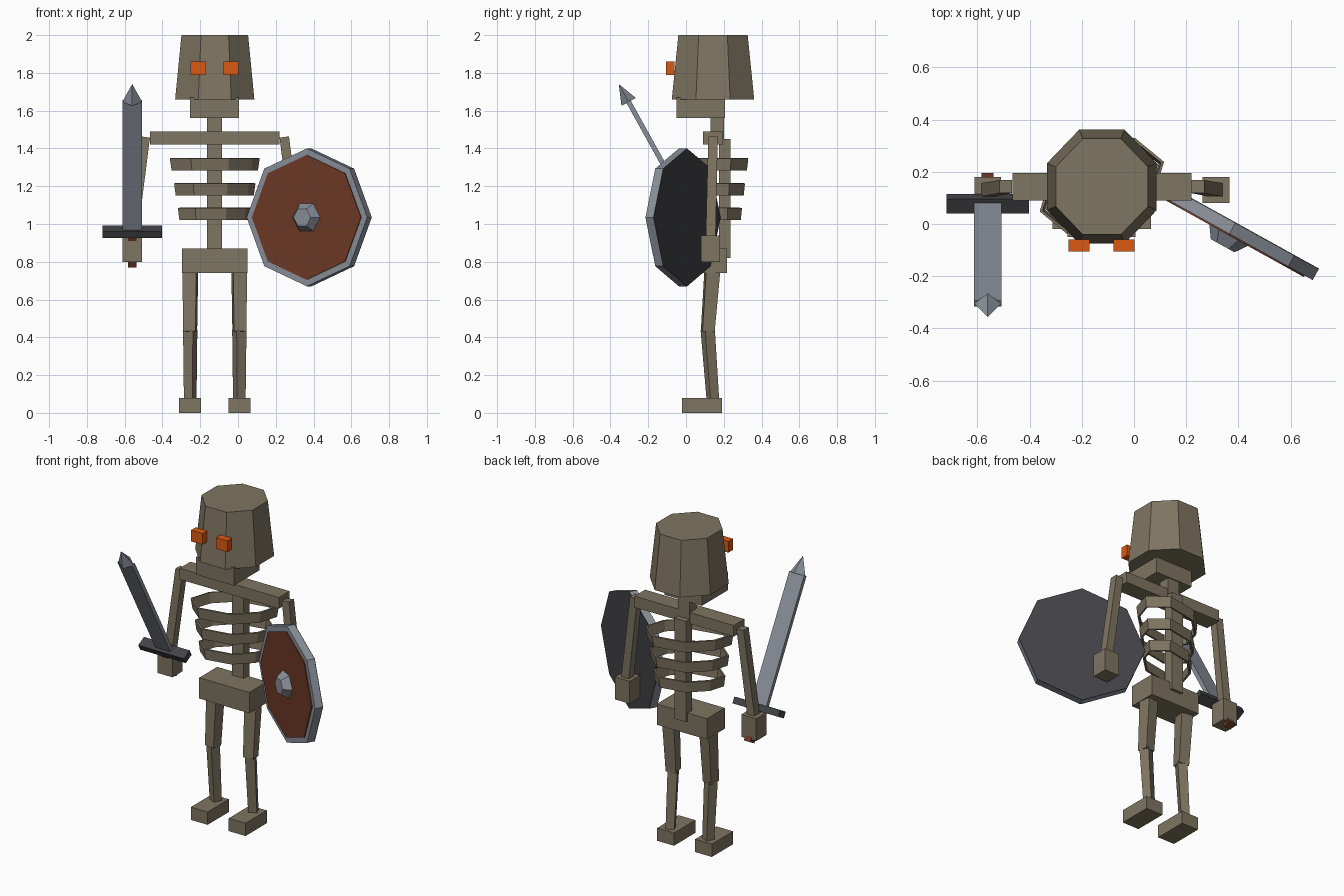
import bpy, bmesh
from math import radians
from mathutils import Vector, Matrix, Euler

if "Cube" in bpy.data.objects:
    bpy.data.objects.remove(bpy.data.objects["Cube"], do_unlink=True)

MID = Vector((-0.123, 0.143, 0))   # axis of the body
TILT = radians(29)


def material(name, rgb):
    m = bpy.data.materials.new(name)
    m.use_nodes = True
    m.diffuse_color = (*rgb, 1)
    m.node_tree.nodes["Principled BSDF"].inputs["Base Color"].default_value = (*rgb, 1)
    return m


BONE = material("bone", (0.21, 0.176, 0.12))
STEEL = material("steel", (0.25, 0.275, 0.32))
IRON = material("dark_iron", (0.055, 0.056, 0.065))
WOOD = material("red_brown_wood", (0.155, 0.04, 0.019))
GLOW = material("orange_glow", (0.7, 0.1, 0.006))


def add(name, bm, mat, matrix=Matrix()):
    me = bpy.data.meshes.new(name)
    bm.to_mesh(me)
    bm.free()
    me.materials.append(mat)
    ob = bpy.data.objects.new(name, me)
    ob.matrix_world = matrix
    bpy.context.collection.objects.link(ob)
    return ob


def box(name, lo, hi, mat, matrix=Matrix()):
    lo, hi = Vector(lo), Vector(hi)
    bm = bmesh.new()
    place = Matrix.Translation((lo + hi) / 2) @ Matrix.Diagonal((*(hi - lo), 1))
    bmesh.ops.create_cube(bm, size=1, matrix=place)
    return add(name, bm, mat, matrix)


def prism(name, sides, r1, r2, z1, z2, mat, matrix=Matrix(), turn=0, flat=1):
    """Tapered prism along local z, squashed in y by flat."""
    bm = bmesh.new()
    place = (Matrix.Translation((0, 0, (z1 + z2) / 2)) @ Matrix.Diagonal((1, flat, 1, 1))
             @ Matrix.Rotation(radians(turn), 4, "Z"))
    bmesh.ops.create_cone(bm, cap_ends=True, segments=sides, radius1=r1, radius2=r2,
                          depth=z2 - z1, matrix=place)
    bmesh.ops.remove_doubles(bm, verts=bm.verts, dist=1e-5)
    return add(name, bm, mat, matrix)


def bone(name, low, high, w1, w2, twist=0):
    """Square tapered bar between two points."""
    low, d = Vector(low), Vector(high) - Vector(low)
    rot = Vector((0, 0, 1)).rotation_difference(d).to_matrix().to_4x4()
    return prism(name, 4, w1 * 0.707, w2 * 0.707, 0, d.length, BONE,
                 Matrix.Translation(low) @ rot, 45 + twist)


# Skull, jaw and eyes
prism("skull", 8, 0.227, 0.191, 1.66, 2.0, BONE, Matrix.Translation(MID), 22.5, 1.04)
box("jaw", (-0.254, -0.05, 1.56), (0.006, 0.206, 1.67), BONE)
for side, x in (("right", -0.211), ("left", -0.038)):
    box(side + "_eye", (x - 0.04, -0.106, 1.79), (x + 0.04, -0.06, 1.86), GLOW)

# Spine, shoulders and pelvis
box("neck", (-0.164, 0.13, 1.43), (-0.084, 0.2, 1.57), BONE)
box("spine", (-0.164, 0.175, 0.82), (-0.084, 0.235, 1.45), BONE)
box("shoulder_bar", (-0.466, 0.09, 1.42), (0.22, 0.195, 1.49), BONE)
box("pelvis", (-0.296, 0.04, 0.74), (0.05, 0.217, 0.87), BONE)

# Rib hoops: skewed octagons, point-symmetric about the body axis
half = [Vector(p) for p in ((0.126, 0.187), (0.238, 0.095), (0.2, -0.03), (0.075, -0.15))]
hoop = half + [-p for p in half]
for name, top, size in (("upper_rib", 1.348, 1), ("middle_rib", 1.215, 0.905), ("lower_rib", 1.085, 0.82)):
    bm = bmesh.new()
    tops = [bm.verts.new((p.x * size, p.y * size, top)) for p in hoop]
    lows = [bm.verts.new((p.x * size * 0.96, p.y * size * 0.96, top - 0.065)) for p in hoop]
    for i in range(len(hoop)):
        j = (i + 1) % len(hoop)
        bm.faces.new((tops[i], tops[j], lows[j], lows[i]))
    rib = add(name, bm, BONE, Matrix.Translation(MID))
    wall = rib.modifiers.new("wall", "SOLIDIFY")
    wall.thickness = 0.012
    wall.offset = -1

# Limbs, mirrored across the body axis
for side, s in (("left", 1), ("right", -1)):
    def at(x, y, z):
        return (MID.x + s * x, y, z)

    bone(side + "_arm", at(0.44, 0.13, 0.9), at(0.368, 0.143, 1.46), 0.052, 0.05)
    hx = MID.x + s * 0.437
    box(side + "_hand", (hx - 0.051, 0.08, 0.8), (hx + 0.051, 0.18, 0.94), BONE)
    bone(side + "_thigh", at(0.13, 0.115, 0.43), at(0.13, 0.14, 0.76), 0.065, 0.075, s * 8)
    bone(side + "_shin", at(0.13, 0.143, 0.06), at(0.13, 0.115, 0.44), 0.05, 0.057, s * 25)
    fx = MID.x + s * 0.131
    box(side + "_foot", (fx - 0.058, -0.02, 0), (fx + 0.058, 0.19, 0.08), BONE)

# Sword, leaning forward out of the right hand
sword = Matrix.Translation((-0.56, 0.078, 0.958)) @ Matrix.Rotation(TILT, 4, "X")
box("sword_guard", (-0.158, -0.032, -0.02), (0.158, 0.032, 0.02), IRON, sword)
box("sword_grip", (-0.023, -0.022, -0.203), (0.023, 0.022, 0), WOOD, sword)
box("sword_blade", (-0.052, -0.013, 0), (0.052, 0.013, 0.79), STEEL, sword)
prism("sword_tip", 4, 0.053, 0, 0.787, 0.895, STEEL, sword, 0, 0.82)

# Shield beside the left hand, turned outwards
shield = Matrix.Translation((0.389, 0.006, 1.035)) @ Euler((radians(90), 0, -TILT)).to_matrix().to_4x4()
prism("shield_rim", 8, 0.365, 0.365, 0.004, 0.05, STEEL, shield)
prism("shield_back", 8, 0.365, 0.365, 0, 0.004, IRON, shield)
prism("shield_panel", 8, 0.33, 0.33, 0.048, 0.056, WOOD, shield)
prism("shield_boss", 6, 0.088, 0.052, 0.05, 0.102, STEEL, shield, 30)
